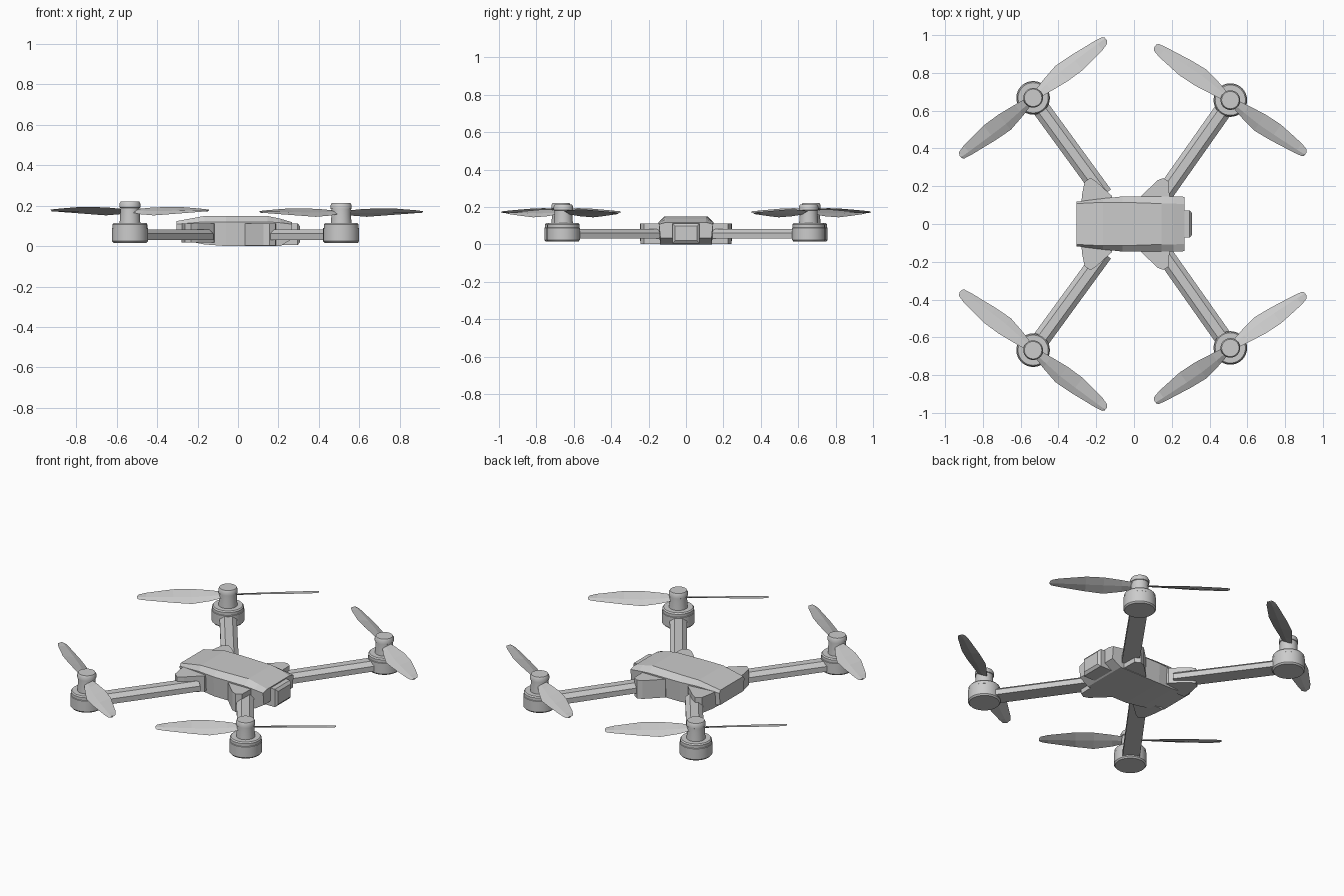
import bpy, bmesh
from math import cos, sin, tan, radians, pi, hypot

if "Cube" in bpy.data.objects:
    bpy.data.objects.remove(bpy.data.objects["Cube"])


def make(name, verts, faces, smooth=False):
    bm = bmesh.new()
    vs = [bm.verts.new(v) for v in verts]
    for f in faces:
        bm.faces.new([vs[i] for i in f])
    bmesh.ops.recalc_face_normals(bm, faces=bm.faces)
    me = bpy.data.meshes.new(name)
    bm.to_mesh(me)
    bm.free()
    ob = bpy.data.objects.new(name, me)
    bpy.context.collection.objects.link(ob)
    if smooth:
        bpy.ops.object.select_all(action='DESELECT')
        ob.select_set(True)
        bpy.context.view_layer.objects.active = ob
        bpy.ops.object.shade_smooth_by_angle(angle=radians(35))
    return ob


def loft(name, rings, smooth=False):
    """Skin a list of equal rings and cap both ends."""
    n = len(rings[0])
    verts = [p for r in rings for p in r]
    faces = [(k * n + i, k * n + (i + 1) % n, (k + 1) * n + (i + 1) % n, (k + 1) * n + i)
             for k in range(len(rings) - 1) for i in range(n)]
    faces += [tuple(range(n)), tuple(range(len(verts) - n, len(verts)))]
    return make(name, verts, faces, smooth)


def turned(name, cx, cy, profile, n=32):
    loft(name, [[(cx + r * cos(2 * pi * i / n), cy + r * sin(2 * pi * i / n), z)
                 for i in range(n)] for r, z in profile], True)


# Body: x, bottom, shoulder, top, half width, top half width
stations = [(-.304, .035, .108, .123, .118, .108), (-.165, .008, .12, .149, .135, .115),
            (-.06, 0, .12, .149, .146, .115), (.145, 0, .12, .149, .146, .108),
            (.21, 0, .115, .135, .146, .108), (.267, .035, .108, .118, .144, .105)]
loft("body", [[(x, -w * .95, b), (x, -w, s), (x, -t, z), (x, t, z), (x, w, s), (x, w * .95, b)]
              for x, b, s, z, w, t in stations])

# Camera housing
loft("camera_housing", [[(x, -w, a), (x, w, a), (x, w, b), (x, -w, b)] for x, w, a, b in
                        [(.2, .072, .005, .112), (.295, .072, .005, .112), (.307, .058, .02, .097)]])

# Hinge outlines, motor x, y, arm root, propeller angle and radius, height shift
sides = {
    "left": ([(.28, .09), (.275, .155), (.262, .222), (.232, .245), (.2, .225), (.118, .15), (.11, .09)],
             .534, .668, (.16, .155), 38.8, .495, .004),
    "right": ([(.03, .09), (.035, .145), (.125, .232), (.155, .243), (.185, .225), (.187, .15), (.19, .09)],
              .51, .656, (.157, .155), 35.5, .49, -.003),
}
# Blade outline: fraction of radius, raised side, lowered side, pitch
blade = [(.04, .02, .02, 20), (.2, .032, .04, 24), (.4, .046, .058, 22), (.6, .05, .05, 19),
         (.9, .033, .03, 14), (.98, .022, .022, 12), (1.0, .008, .012, 12)]

for side, (hinge, mx, my, (ax, ay), ang, rad, dz) in sides.items():
    sx = -1 if side == "left" else 1
    for end, sy in (("front", -1), ("back", 1)):
        tag = end + "_" + side
        # Arm hinge block
        z0 = .018 if side == "left" else .003
        loft("hinge_" + tag, [[(sx * x, sy * y, z) for x, y in hinge] for z in (z0, .112)])
        # Arm with chamfered top
        dx, dy = mx - ax, my - ay
        l = hypot(dx, dy)
        nx, ny = dy / l, -dx / l
        sec = [(-.047, .031), (-.047, .062), (-.022, .083), (.022, .083), (.047, .062), (.047, .031)]
        loft("arm_" + tag, [[(sx * (px + nx * o), sy * (py + ny * o), z) for o, z in sec]
                            for px, py in ((ax, ay), (mx, my))])
        # Motor and propeller hub
        cx, cy = sx * mx, sy * my
        turned("motor_" + tag, cx, cy, [(.082, .016), (.089, .024), (.089, .088), (.086, .09),
                                        (.086, .107), (.08, .114)])
        turned("hub_" + tag, cx, cy, [(.052, .1), (.048, .16 + dz), (.048, .185 + dz),
                                      (.052, .187 + dz), (.052, .205 + dz), (.046, .216 + dz)])
        # Two pitched blades
        c, s = cos(radians(ang)), sin(radians(ang))
        for label, k in (("outer", 1), ("inner", -1)):
            rings = []
            for f, hi, lo, pitch in blade:
                r, t = f * rad, tan(radians(pitch))
                ring = []
                for o, h in ((-lo, 0), (-lo * .3, .005), (hi, 0), (0, -.004)):
                    x = mx + k * (r * c + o * s)
                    y = my - k * (r * s - o * c)
                    ring.append((sx * x, sy * y, .171 + dz + o * t + h))
                rings.append(ring)
            loft("blade_" + label + "_" + tag, rings)
